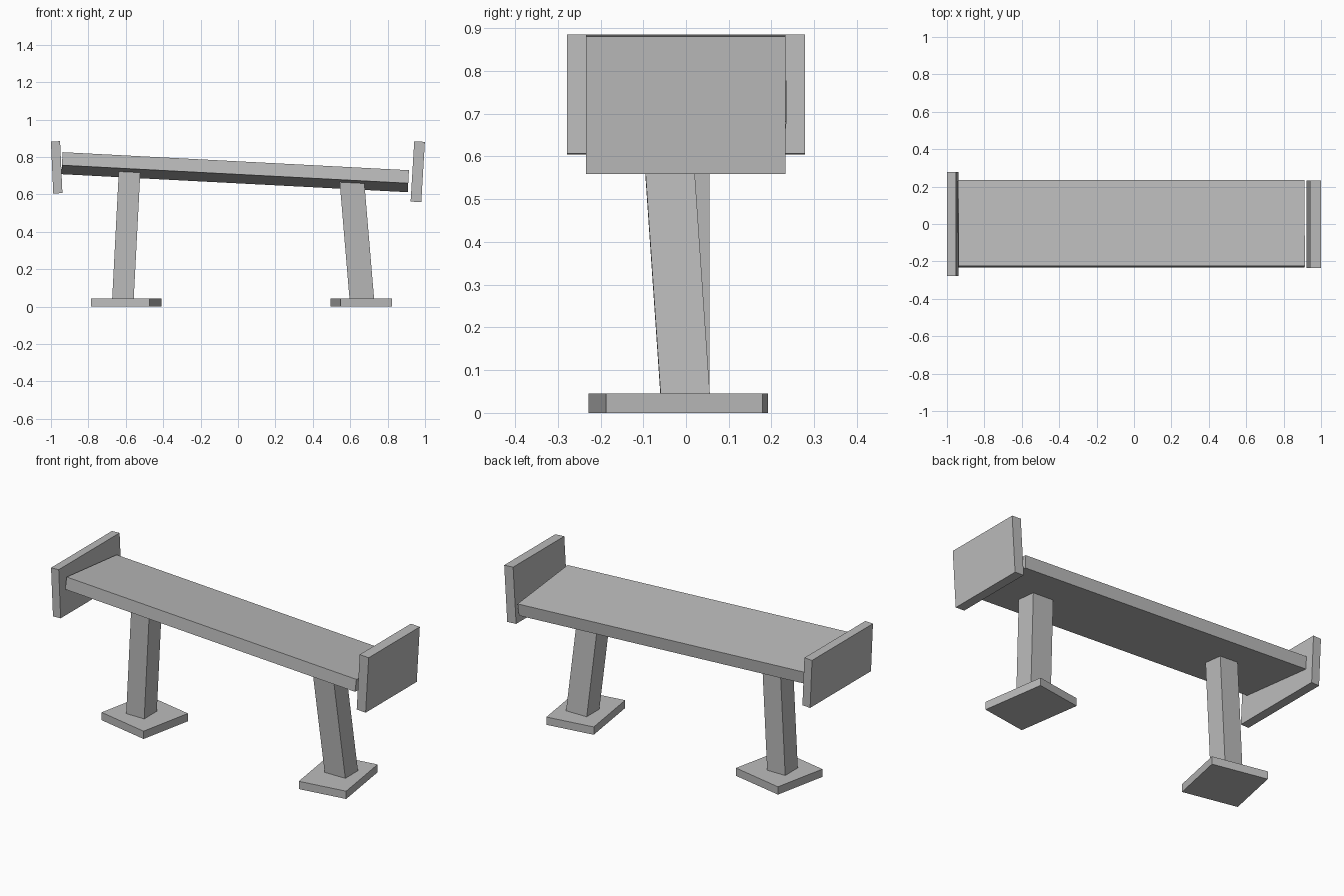
import bpy
from mathutils import Euler

# Remove the default object
cube = bpy.data.objects.get("Cube")
if cube:
    bpy.data.objects.remove(cube, do_unlink=True)

# Single flat colour
grey = bpy.data.materials.new("plain_grey")
grey.use_nodes = True
colour = (0.5, 0.5, 0.5, 1)
grey.diffuse_color = colour
grey.node_tree.nodes["Principled BSDF"].inputs["Base Color"].default_value = colour


def block(name, centre, size, tilt=(0, 0, 0)):
    """Rectangular board with a slight tilt, in radians."""
    bpy.ops.mesh.primitive_cube_add(size=1, location=centre)
    ob = bpy.context.object
    ob.name = name
    ob.scale = size
    ob.rotation_euler = Euler(tilt)
    ob.data.materials.append(grey)
    return ob


# Sloping seat board, front edge raised
block("seat", (-0.015, 0.0015, 0.719), (1.854, 0.4625, 0.07), (-0.104, 0.052, 0))

# Upright end boards, both leaning outwards
block("right_end_board", (-0.9695, 0, 0.745), (0.049, 0.556, 0.278), (0, -0.045, 0))
block("left_end_board", (0.961, -0.001, 0.7215), (0.057, 0.467, 0.323), (0, 0.06, 0))

# Leaning legs, let into the seat and the feet
block("right_leg", (-0.5975, -0.0025, 0.38), (0.115, 0.115, 0.72), (0, 0.052, 0))
block("left_leg", (0.636, -0.023, 0.35), (0.131, 0.115, 0.66), (0.068, -0.084, 0))

# Flat feet, twisted on the ground
block("right_foot", (-0.5975, 0.0025, 0.0225), (0.32, 0.32, 0.045), (0, 0, -0.204))
block("left_foot", (0.658, -0.025, 0.0225), (0.277, 0.37, 0.045), (0, 0, 0.15))
